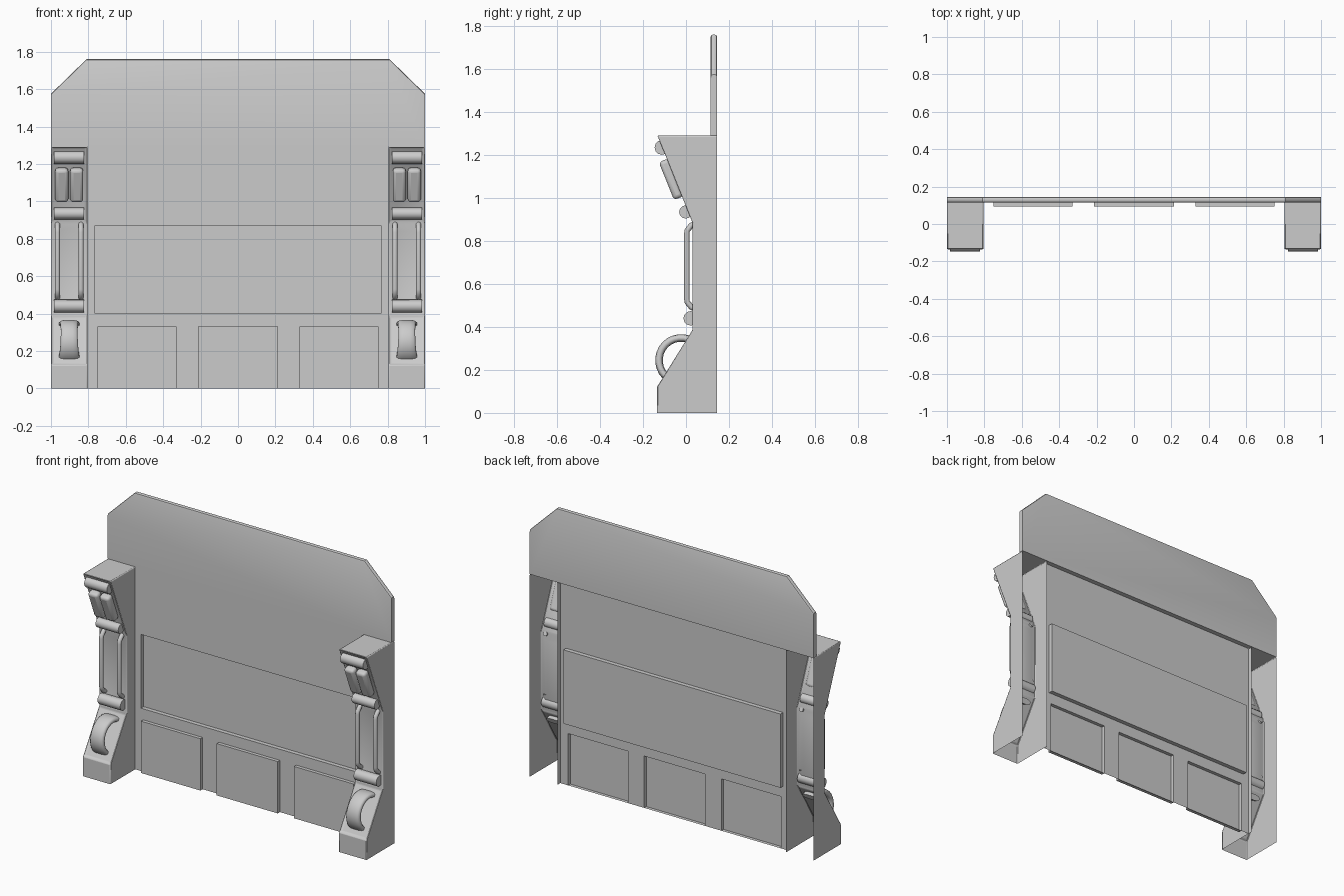
import bpy, bmesh, math
from mathutils import Matrix, Vector

if "Cube" in bpy.data.objects:
    bpy.data.objects.remove(bpy.data.objects["Cube"])

CX = -0.9025  # centre line of the left pillar


def finish(name, bm, mirror=False, bevel=0, segs=2, angle=35):
    """Turn a bmesh into a named object with optional bevel and mirror."""
    me = bpy.data.meshes.new(name)
    bm.to_mesh(me)
    bm.free()
    ob = bpy.data.objects.new(name, me)
    bpy.context.collection.objects.link(ob)
    if bevel:
        m = ob.modifiers.new("bevel", 'BEVEL')
        m.width, m.segments, m.limit_method = bevel, segs, 'ANGLE'
    if mirror:
        ob.modifiers.new("mirror", 'MIRROR').use_mirror_merge = False
    bpy.ops.object.select_all(action='DESELECT')
    ob.select_set(True)
    bpy.context.view_layer.objects.active = ob
    bpy.ops.object.shade_smooth_by_angle(angle=math.radians(angle))
    return ob


def sink(bm, face, thickness, offset):
    """Inset a face and move the inner face by offset."""
    bmesh.ops.inset_individual(bm, faces=[face], thickness=thickness)
    bmesh.ops.translate(bm, verts=face.verts[:], vec=offset)


def sweep(bm, path, x, width, thick, n=10, power=1.0):
    """Sweep a rounded section along a (y, z) path; width is a function of 0..1."""
    rings = []
    for i, p in enumerate(path):
        a, b = Vector(path[max(i - 1, 0)]), Vector(path[min(i + 1, len(path) - 1)])
        t = (b - a).normalized()
        w = width(i / (len(path) - 1))
        ring = []
        for k in range(n):
            ang = 2 * math.pi * (k + 0.5) / n
            c, s = (math.copysign(abs(f) ** power, f) for f in (math.cos(ang), math.sin(ang)))
            ring.append(bm.verts.new((x + w * c, p[0] - t.y * thick * s, p[1] + t.x * thick * s)))
        rings.append(ring)
    for r0, r1 in zip(rings, rings[1:]):
        for k in range(n):
            bm.faces.new((r0[k], r0[(k + 1) % n], r1[(k + 1) % n], r1[k]))
    bm.faces.new(rings[0])
    bm.faces.new(rings[-1])
    bmesh.ops.recalc_face_normals(bm, faces=bm.faces[:])


# wall skin: three raised kick panels below a wide recess
bm = bmesh.new()
rows = [
    (0, 0.33, [-0.805, -0.75, -0.33, -0.215, 0.215, 0.33, 0.75, 0.805], 0.035, -0.022),
    (0.33, 0.40, [-0.805, 0.805], 0, 0),
    (0.40, 0.87, [-0.805, -0.765, 0.765, 0.805], 0.05, 0.027),
    (0.87, 1.30, [-0.805, 0.805], 0, 0),
]
for z0, z1, xs, thickness, dy in rows:
    for i, (x0, x1) in enumerate(zip(xs, xs[1:])):
        f = bm.faces.new([bm.verts.new((x, 0.115, z)) for x, z in
                          ((x0, z0), (x1, z0), (x1, z1), (x0, z1))])
        if i % 2:
            sink(bm, f, thickness, (0, dy, 0))
bmesh.ops.remove_doubles(bm, verts=bm.verts[:], dist=1e-4)
finish("wall_skin", bm, angle=45)

# thick upper plate with clipped corners
bm = bmesh.new()
outline = [(-1, 1.29), (1, 1.29), (1, 1.575), (0.81, 1.76), (-0.81, 1.76), (-1, 1.575)]
f = bm.faces.new([bm.verts.new((x, 0.115, z)) for x, z in outline])
ext = bmesh.ops.extrude_face_region(bm, geom=[f], use_keep_orig=True)
bmesh.ops.translate(bm, verts=[v for v in ext["geom"] if isinstance(v, bmesh.types.BMVert)],
                    vec=(0, 0.03, 0))
bmesh.ops.recalc_face_normals(bm, faces=bm.faces[:])
rim = [e for e in bm.edges if all(v.co.z > 1.3 for v in e.verts)
       and abs(e.verts[0].co.y - e.verts[1].co.y) < 0.01]
bmesh.ops.bevel(bm, geom=rim, offset=0.01, segments=2, profile=0.5, affect='EDGES')
finish("upper_plate", bm)

# pillars: hollow shells open at the back and underneath
bm = bmesh.new()
profile = [(-0.135, 0), (-0.135, 0.125), (0.03, 0.39), (0.03, 0.88),
           (-0.135, 1.29), (0.145, 1.29), (0.145, 0)]
left = [bm.verts.new((-1, y, z)) for y, z in profile]
right = [bm.verts.new((-0.805, y, z)) for y, z in profile]
bm.faces.new(left)
bm.faces.new(right[::-1])
strips = [bm.faces.new((left[i], right[i], right[i + 1], left[i + 1])) for i in range(5)]
bmesh.ops.recalc_face_normals(bm, faces=bm.faces[:])
bm.normal_update()
for i, thickness, depth in ((1, 0.016, 0.008), (2, 0.055, 0.014), (3, 0.016, 0.006)):
    n = strips[i].normal.copy()
    n *= -1 if n.y > 0 else 1
    sink(bm, strips[i], thickness, -n * depth)
finish("pillar", bm, mirror=True, bevel=0.005)

# horizontal rollers across each pillar
for name, y, z, r in (("top_roller", -0.112, 1.235, 0.034),
                      ("middle_roller", -0.001, 0.935, 0.031),
                      ("lower_roller", 0.022, 0.44, 0.034)):
    bm = bmesh.new()
    bmesh.ops.create_cone(bm, cap_ends=True, segments=12, radius1=r, radius2=r, depth=0.16,
                          matrix=Matrix.Translation((CX, y, z)) @ Matrix.Rotation(math.pi / 2, 4, 'Y'))
    finish(name, bm, mirror=True)

# paired rounded pads on the upper slope
bm = bmesh.new()
tilt = Matrix.Rotation(math.atan2(0.165, 0.41), 4, 'X')
for dx in (-0.04, 0.04):
    bmesh.ops.create_cube(bm, size=1, matrix=Matrix.Translation((CX + dx, -0.068, 1.088)) @ tilt
                          @ Matrix.Diagonal((0.07, 0.05, 0.19, 1)))
finish("slope_pads", bm, mirror=True, bevel=0.017, segs=3)

# paired vertical grab bars
bm = bmesh.new()
bar = [(0.04, 0.485), (0.025, 0.492), (0.006, 0.515), (0.004, 0.53),
       (0.004, 0.835), (0.006, 0.85), (0.025, 0.873), (0.04, 0.88)]
for dx in (-0.063, 0.063):
    sweep(bm, bar, CX + dx, lambda t: 0.014, 0.013)
finish("grab_bars", bm, mirror=True, angle=60)

# arched band handle on the lower slope, flared at both ends
bm = bmesh.new()
arc = []
for i in range(15):
    a = math.radians(58 + 180 * i / 14)
    arc.append((-0.022 + 0.104 * math.cos(a), 0.245 + 0.104 * math.sin(a)))
sweep(bm, arc, CX, lambda t: 0.046 + 0.013 * (2 * t - 1) ** 2, 0.018, n=12, power=0.7)
finish("arched_handle", bm, mirror=True, angle=60)
